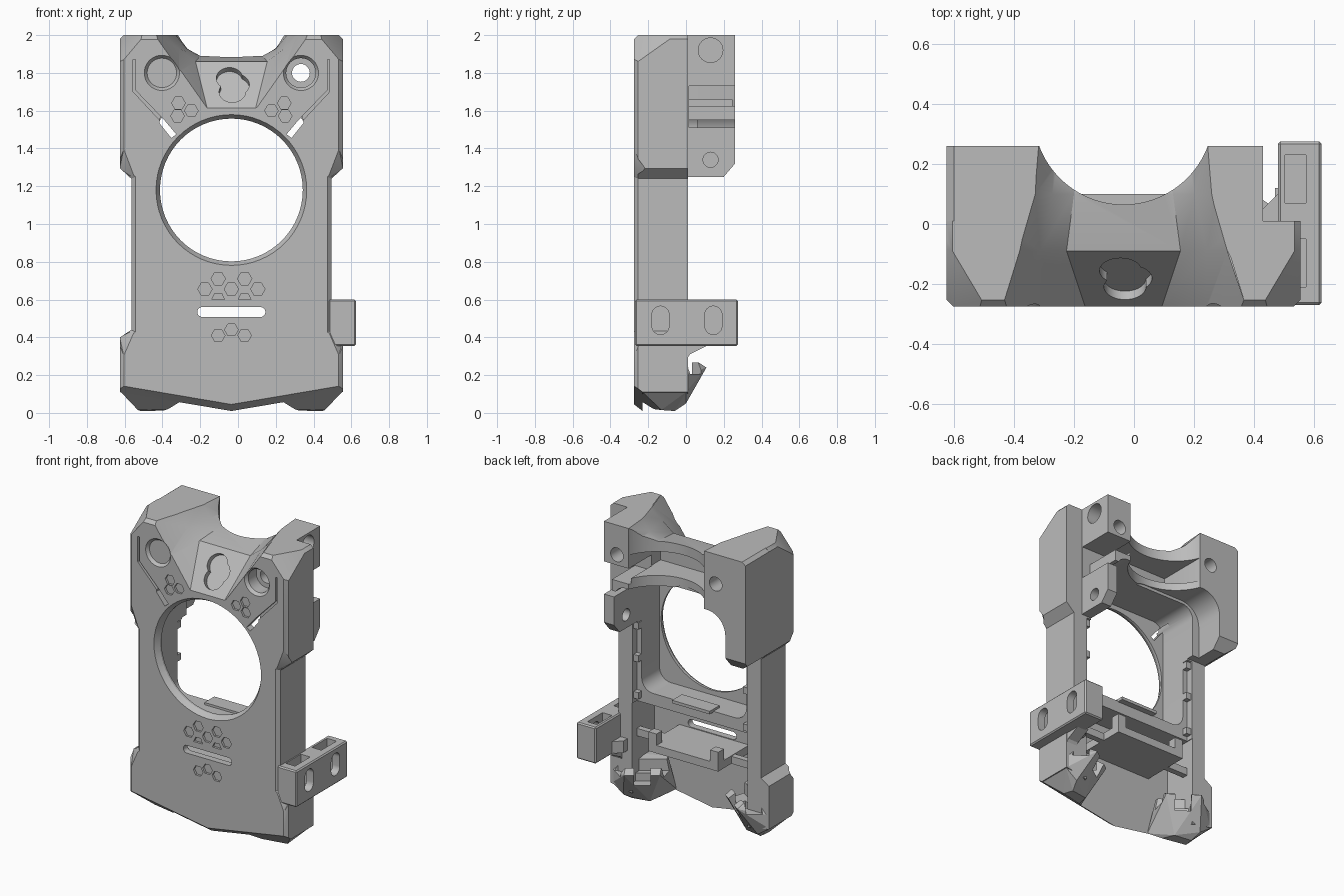
import bpy, bmesh, math
from mathutils import Vector, Matrix

if "Cube" in bpy.data.objects:
    bpy.data.objects.remove(bpy.data.objects["Cube"], do_unlink=True)

CX = -0.035           # symmetry line of the main body
FRONT, BACK = -0.275, 0.01

grey = bpy.data.materials.new("matte_grey")
grey.use_nodes = True
grey.diffuse_color = (0.5, 0.5, 0.5, 1)
grey.node_tree.nodes["Principled BSDF"].inputs["Base Color"].default_value = grey.diffuse_color


def finish(name, bm):
    bmesh.ops.recalc_face_normals(bm, faces=bm.faces)
    mesh = bpy.data.meshes.new(name)
    bm.to_mesh(mesh)
    bm.free()
    mesh.materials.append(grey)
    obj = bpy.data.objects.new(name, mesh)
    bpy.context.collection.objects.link(obj)
    return obj


def place(axis, p, t):
    return {"X": (t, *p), "Y": (p[0], t, p[1]), "Z": (*p, t)}[axis]


def loft(sections):
    bm = bmesh.new()
    rings = [[bm.verts.new(p) for p in s] for s in sections]
    n = len(rings[0])
    for a, b in zip(rings, rings[1:]):
        for i in range(n):
            bm.faces.new((a[i], a[(i + 1) % n], b[(i + 1) % n], b[i]))
    bm.faces.new(rings[0])
    bm.faces.new(rings[-1])
    bmesh.ops.recalc_face_normals(bm, faces=bm.faces)
    return bm


def prism_bm(pts, axis, a, b):
    return loft([[place(axis, p, t) for p in pts] for t in (a, b)])


def prism(name, pts, axis, a, b):
    return finish(name, prism_bm(pts, axis, a, b))


def box(name, x, y, z):
    return prism(name, [(x[0], y[0]), (x[1], y[0]), (x[1], y[1]), (x[0], y[1])], "Z", *z)


def ring(cx, cy, r, n=64):
    return [(cx + r * math.cos(math.tau * i / n), cy + r * math.sin(math.tau * i / n)) for i in range(n)]


def rounded(x0, x1, z0, z1, r, n=10):
    pts = []
    for k, (x, z) in enumerate([(x1 - r, z1 - r), (x0 + r, z1 - r), (x0 + r, z0 + r), (x1 - r, z0 + r)]):
        for i in range(n + 1):
            a = math.pi / 2 * (k + i / n)
            pts.append((x + r * math.cos(a), z + r * math.sin(a)))
    return pts


def slice_off(bm, a, b, c, keep):
    """Cut away everything beyond the plane a-b-c, on the side away from keep."""
    a, b, c, keep = map(Vector, (a, b, c, keep))
    n = (b - a).cross(c - a).normalized()
    if (keep - a).dot(n) > 0:
        n = -n
    res = bmesh.ops.bisect_plane(bm, geom=bm.verts[:] + bm.edges[:] + bm.faces[:],
                                 plane_co=a, plane_no=n, clear_outer=True)
    edges = [e for e in res["geom_cut"] if isinstance(e, bmesh.types.BMEdge) and e.is_boundary]
    bmesh.ops.holes_fill(bm, edges=edges)


def boolean(obj, other, op="DIFFERENCE"):
    mod = obj.modifiers.new("cut", "BOOLEAN")
    mod.operation, mod.solver, mod.object = op, "EXACT", other
    bpy.context.view_layer.objects.active = obj
    bpy.ops.object.modifier_apply(modifier=mod.name)
    bpy.data.objects.remove(other, do_unlink=True)


def smooth(obj):
    bpy.ops.object.select_all(action="DESELECT")
    obj.select_set(True)
    bpy.context.view_layer.objects.active = obj
    bpy.ops.object.shade_smooth_by_angle(angle=0.5)


# Main shell: outline with chamfered front edge
half = [(0.29, 0.055), (0.59, 0.11), (0.59, 0.40), (0.53, 0.44), (0.53, 1.24),
        (0.59, 1.295), (0.59, 1.98), (0.57, 2.0)]
outline = [(CX, 0.01)] + [(CX + x, z) for x, z in half] + [(CX - x, z) for x, z in reversed(half)]
bm = prism_bm(outline, "Y", FRONT, BACK)
rim = [e for e in bm.edges if all(v.co.y < FRONT + 0.001 for v in e.verts)]
bmesh.ops.bevel(bm, geom=rim, offset=0.022, segments=1, affect="EDGES")
for s in (-1, 1):
    slice_off(bm, (CX + s * 0.565, FRONT, 1.875), (CX + s * 0.46, FRONT, 2),
              (CX + s * 0.57, -0.09, 2), (CX, 0, 1))
    slice_off(bm, (CX, FRONT, 0.045), (CX + s * 0.59, FRONT, 0.145), (CX, -0.23, 0.01), (CX, 0, 1))
body = finish("body", bm)

# Deep upper block behind the shell
bm = prism_bm([(-0.625, 1.295), (-0.565, 1.25), (0.43, 1.25), (0.43, 2.0), (-0.6, 2.0), (-0.625, 1.98)],
              "Y", -0.05, 0.26)
slice_off(bm, (0, 0.2, 1.25), (1, 0.2, 1.25), (0, 0.26, 1.32), (0, 0, 1.8))
boolean(body, finish("upper_block", bm), "UNION")


def cut(shape):
    boolean(body, shape)


# Tapered facets where the waist meets the wider ends
for s in (-1, 1):
    for za, zb, zc in ((1.40, 1.238, 1.292), (0.30, 0.442, 0.402)):
        tri = [(0.569, -0.277, za), (0.507, -0.277, zb), (0.592, -0.215, zc)]
        cut(finish("waist_facet", loft([[(CX + s * (x + d), y - d, z) for x, y, z in tri] for d in (0, 0.1)])))

# Chamber, open lower bay, round front opening
cut(prism("chamber", rounded(CX - 0.39, CX + 0.39, 0.77, 1.59, 0.085), "Y", -0.225, 0.5))
cut(prism("rear_widening", rounded(-0.475, 0.1, 1.0, 1.61, 0.14), "Y", 0.06, 0.5))
cut(box("rear_rebate", (CX - 0.425, CX + 0.425), (-0.035, 0.5), (0.60, 1.24)))
cut(box("bay", (CX - 0.43, CX + 0.43), (-0.23, 0.5), (-0.1, 0.69)))
cut(prism("opening", ring(CX, 1.18, 0.378), "Y", -0.4, 0))
cut(finish("opening_lip", loft([[(x, y, z) for x, z in ring(CX, 1.18, r)]
                                for y, r in ((-0.285, 0.405), (-0.235, 0.375))])))

# Saddle scoop at the top, rear throat and hollow under the saddle
scoop = []
for y, b, z, t, fx, fz in ((-0.30, 0.12, 1.58, 0.43, 0.5, 0.5), (-0.09, 0.19, 1.86, 0.365, 0.5, 0.42),
                           (0.1, 0.165, 1.89, 0.31, 0.5, 0.3), (0.4, 0.16, 1.89, 0.285, 0.5, 0.3)):
    side = [(b, z), (b + fx * (t - b), z + fz * (2.02 - z)), (t, 2.02)]
    scoop.append([(CX + x, y, h) for x, h in side] + [(CX - x, y, h) for x, h in reversed(side)])
cut(finish("scoop", loft(scoop)))
cut(prism("throat", ring(CX, 0.365, 0.30, 96), "Z", 1.5, 2.2))
cut(box("saddle_hollow", (CX - 0.28, CX + 0.28), (-0.08, 0.4), (1.66, 1.82)))
cut(box("upper_gap", (0.24, 0.5), (0.015, 0.4), (1.625, 1.73)))
cut(box("lower_gap", (0.30, 0.5), (0.015, 0.4), (1.51, 1.55)))
cut(box("arch_end", (0.37, 0.5), (0.015, 0.4), (1.53, 1.65)))
for z, r in ((1.92, 0.065), (1.34, 0.04)):
    cut(prism("side_bore", ring(0.13, z, r, 32), "X", 0.32, 0.5))

# Mirrored front details: bolt holes, light slots, groove lines, rear hooks
for s in (-1, 1):
    bx = CX + s * 0.368
    cut(prism("bolt_bore", ring(bx, 1.80, 0.047, 32), "Y", -0.4, 0.4))
    cut(prism("bolt_seat", ring(bx, 1.80, 0.078, 40), "Y", -0.4, -0.17))
    cut(finish("bolt_sink", loft([[(x, y, z) for x, z in ring(bx, 1.80, r, 40)]
                                  for y, r in ((-0.28, 0.097), (-0.255, 0.078))])))
    slot = [(0.375, 1.57), (0.355, 1.55), (0.292, 1.475), (0.318, 1.455), (0.382, 1.535)]
    cut(prism("light_slot", [(CX + s * x, z) for x, z in slot], "Y", -0.4, -0.15))
    line = [(0.52, 1.87), (0.52, 1.70), (0.38, 1.55), (0.365, 1.56), (0.508, 1.708), (0.508, 1.87)]
    cut(prism("groove_line", [(CX + s * x, z) for x, z in line], "Y", -0.4, FRONT + 0.02))
    for z in (0.72, 0.97, 1.19):
        hook_x = sorted((CX + s * 0.39, CX + s * 0.45))
        box("rear_hook", hook_x, (-0.05, 0.0), (z, z + 0.045))
    for x, z in ((0.28, 1.64), (0.285, 1.572), (0.212, 1.60)):
        cut(prism("small_hex", ring(CX + s * x, z, 0.036, 6), "Y", -0.4, FRONT + 0.015))

# Vent slot and honeycomb engraving
cut(prism("vent_slot", rounded(-0.215, 0.145, 0.508, 0.56, 0.0255), "Y", -0.4, -0.1))
for x in (-0.14, -0.07, 0, 0.07, 0.14):
    odd = abs(abs(x) - 0.07) < 0.01
    cut(prism("vent_hex", ring(CX + x, 0.71 if odd else 0.655, 0.038, 6), "Y", -0.4, FRONT + 0.015))
    if odd:
        cut(prism("vent_part", [(CX + x + dx, z) for dx, z in ((-0.034, 0.60), (0.034, 0.60), (0.018, 0.633), (-0.018, 0.633))],
                  "Y", -0.4, FRONT + 0.015))
for x, z in ((-0.07, 0.41), (0, 0.44), (0.07, 0.41)):
    cut(prism("low_hex", ring(CX + x, z, 0.036, 6), "Y", -0.4, FRONT + 0.015))

# Clover recess on the sloped panel
for x, z in ((-0.045, 1.772), (-0.01, 1.738), (-0.03, 1.70)):
    bm = bmesh.new()
    y = FRONT + (z - 1.613) * 0.75
    bmesh.ops.create_cone(bm, cap_ends=True, segments=40, radius1=0.07, radius2=0.07, depth=0.07,
                          matrix=Matrix.Translation((x, y, z)) @ Matrix.Rotation(0.927, 4, "X"))
    cut(finish("clover", bm))
smooth(body)

# Side mount with two slots and two pockets
bm = prism_bm([(0.48, -0.27), (0.625, -0.27), (0.625, 0.275), (0.48, 0.275)], "Z", 0.355, 0.6)
bmesh.ops.bevel(bm, geom=bm.edges[:], offset=0.008, segments=1, affect="EDGES")
mount = finish("side_mount", bm)
for y in (-0.135, 0.145):
    boolean(mount, box("pocket", (0.503, 0.573), (y - 0.075, y + 0.085), (0.40, 0.7)))
    boolean(mount, prism("slot", rounded(y - 0.045, y + 0.045, 0.415, 0.565, 0.0445), "X", 0.53, 0.7))
smooth(mount)
prism("mount_gusset", [(0.43, -0.02), (0.49, -0.02), (0.49, 0.11), (0.43, 0.05)], "Z", 0.36, 0.44)
prism("mount_brace", [(-0.12, 0.38), (0.12, 0.36), (0.02, 0.31), (-0.02, 0.24), (-0.12, 0.24)], "X", 0.47, 0.55)

# Feet: faceted blocks leaning inward, each with a clip slot behind an open lip
foot_points = [(0.585, -0.23, 0.11), (0.495, -0.13, 0.015), (0.335, -0.17, 0.02), (0.27, -0.235, 0.06),
               (0.48, -0.06, 0.01), (0.36, -0.08, 0.012), (0.585, 0.0, 0.11), (0.585, 0.0, 0.2),
               (0.50, 0.0, 0.05), (0.423, 0.108, 0.24), (0.243, -0.02, 0.24), (0.44, 0.07, 0.265),
               (0.26, -0.055, 0.265), (0.56, -0.06, 0.30), (0.30, -0.19, 0.29), (0.56, -0.235, 0.30)]
for s, side in ((-1, "right"), (1, "left")):
    bm = bmesh.new()
    for x, y, z in foot_points:
        bm.verts.new((CX + s * x, y, z))
    hull = bmesh.ops.convex_hull(bm, input=bm.verts[:])
    bmesh.ops.delete(bm, geom=[g for g in hull["geom_interior"] if isinstance(g, bmesh.types.BMVert)], context="VERTS")
    bmesh.ops.dissolve_limit(bm, angle_limit=0.03, verts=bm.verts[:], edges=bm.edges[:])
    foot = finish(side + "_foot", bm)
    for x, y, z in ((0.25, (0.03, 0.125), 0.205), (0.05, (0.06, 0.3), 0.15)):
        slot = box("clip_slot", (-x, x), y, (z, 0.5))
        slot.data.transform(Matrix.Translation((CX + s * 0.43, -0.1, 0)) @ Matrix.Rotation(s * 0.61, 4, "Z"))
        boolean(foot, slot)

# Rear shelf with end posts and rail
box("shelf", (-0.31, 0.21), (-0.24, 0.10), (0.45, 0.503))
for x in (-0.31, 0.15):
    box("shelf_post", (x, x + 0.06), (0.04, 0.10), (0.50, 0.58))
box("shelf_rail", (-0.47, 0.40), (-0.08, -0.04), (0.45, 0.50))
box("floor_pad", (-0.18, 0.10), (-0.1, 0.005), (0.765, 0.785))
